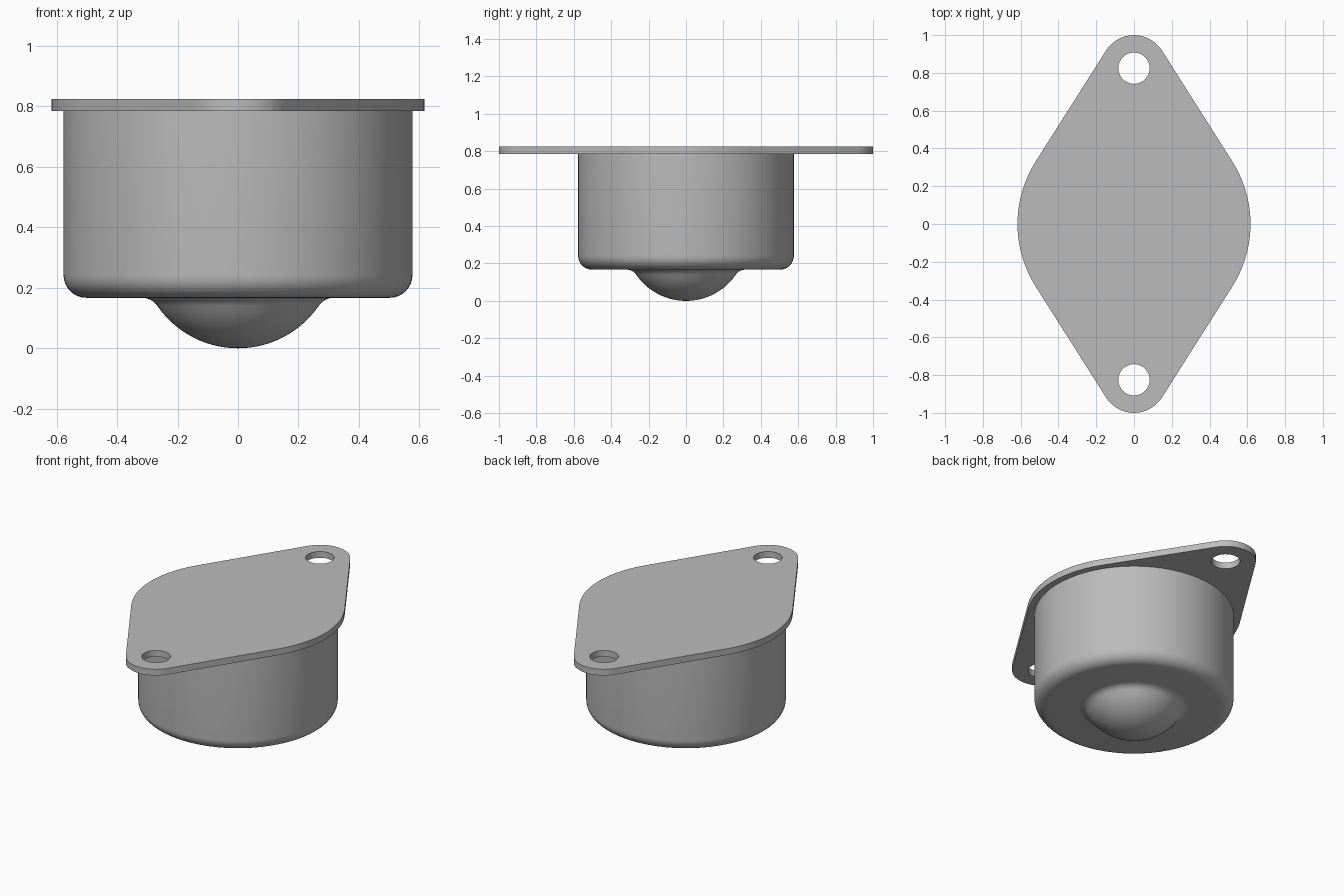
import bpy, bmesh
from math import sin, cos, pi, asin, sqrt

cube = bpy.data.objects.get("Cube")
if cube:
    bpy.data.objects.remove(cube, do_unlink=True)

steel = bpy.data.materials.new("grey steel")
steel.use_nodes = True
grey = (0.5, 0.5, 0.5, 1)
steel.diffuse_color = grey
steel.node_tree.nodes["Principled BSDF"].inputs["Base Color"].default_value = grey


def finish(name, bm):
    bmesh.ops.recalc_face_normals(bm, faces=bm.faces)
    mesh = bpy.data.meshes.new(name)
    bm.to_mesh(mesh)
    bm.free()
    mesh.materials.append(steel)
    obj = bpy.data.objects.new(name, mesh)
    bpy.context.collection.objects.link(obj)
    bpy.ops.object.select_all(action='DESELECT')
    obj.select_set(True)
    bpy.context.view_layer.objects.active = obj
    bpy.ops.object.shade_smooth_by_angle(angle=pi / 6)
    return obj


def arc(cx, cy, r, start, end, steps):
    """Points on a circular arc."""
    angles = [start + (end - start) * i / steps for i in range(steps + 1)]
    return [(cx + r * cos(a), cy + r * sin(a)) for a in angles]


def lathe(name, profile, steps=64):
    """Turn an (r, z) profile about the z axis."""
    bm = bmesh.new()
    verts = [bm.verts.new((r, 0, z)) for r, z in profile]
    edges = [bm.edges.new(pair) for pair in zip(verts, verts[1:])]
    bmesh.ops.spin(bm, geom=verts + edges, cent=(0, 0, 0), axis=(0, 0, 1),
                   angle=2 * pi, steps=steps)
    bmesh.ops.remove_doubles(bm, verts=bm.verts, dist=1e-4)
    return finish(name, bm)


def plate(name, loops, z, thickness):
    """Fill closed outlines (outer loop and holes) and extrude upward."""
    bm = bmesh.new()
    for loop in loops:
        verts = [bm.verts.new((x, y, z)) for x, y in loop]
        for a, b in zip(verts, verts[1:] + verts[:1]):
            bm.edges.new((a, b))
    bmesh.ops.triangle_fill(bm, use_beauty=True, edges=bm.edges)
    result = bmesh.ops.extrude_face_region(bm, geom=bm.faces[:], use_keep_orig=True)
    top = [g for g in result["geom"] if isinstance(g, bmesh.types.BMVert)]
    bmesh.ops.translate(bm, verts=top, vec=(0, 0, thickness))
    return finish(name, bm)


# Mounting flange: wide middle arcs joined by tangents to small end arcs
MID, END, REACH, HOLE = 0.617, 0.175, 0.825, 0.083
BASE, THICK = 0.785, 0.04
t = asin((MID - END) / REACH)
outline = (arc(0, 0, MID, -t, t, 14) + arc(0, REACH, END, t, pi - t, 14)
           + arc(0, 0, MID, pi - t, pi + t, 14)
           + arc(0, -REACH, END, pi + t, 2 * pi - t, 14))
holes = [arc(0, s * REACH, HOLE, 0, 2 * pi, 32)[:-1] for s in (1, -1)]
plate("mounting_flange", [outline] + holes, BASE, THICK)

# Cup housing with a rounded lower rim
CUP, FLOOR, FILLET = 0.577, 0.167, 0.075
rim = arc(CUP - FILLET, FLOOR + FILLET, FILLET, -pi / 2, 0, 8)
lathe("cup_housing", [(0, FLOOR)] + rim + [(CUP, BASE), (0, BASE)])

# Ball tip, blended into the cup floor by a small concave fillet
BALL, BLEND = 0.324, 0.06
drop = BALL - FLOOR + BLEND
out = sqrt((BALL + BLEND) ** 2 - drop ** 2)
join = asin(drop / (BALL + BLEND))
tip = arc(0, BALL, BALL, -pi / 2, -join, 14)
neck = arc(out, FLOOR - BLEND, BLEND, pi - join, pi / 2, 6)
lathe("ball_tip", tip + neck[1:])
